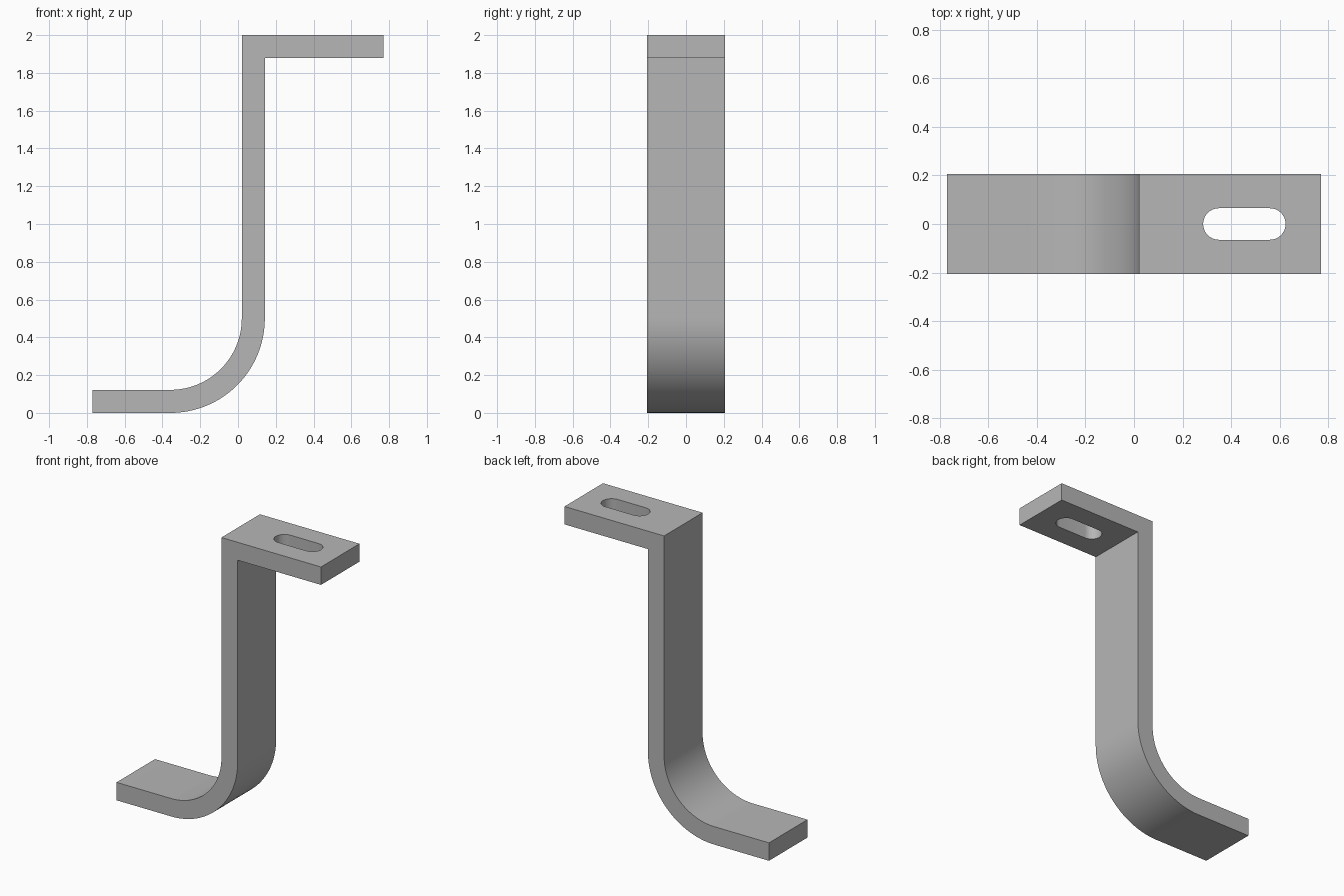
import bpy
import bmesh
from math import cos, sin, pi, radians

cube = bpy.data.objects.get("Cube")
if cube:
    bpy.data.objects.remove(cube, do_unlink=True)

HALF_LENGTH, HALF_WIDTH, HEIGHT = 0.77, 0.207, 2.0
THICK = 0.122
WALL = 0.02                      # left face of the upright
OUTER = 0.5                      # outer bend radius
INNER = OUTER - THICK
BEND_X = WALL - INNER            # bend centre, at height OUTER


def arc(cx, cy, r, start, end, steps):
    angles = [start + (end - start) * i / steps for i in range(steps + 1)]
    return [(cx + r * cos(a), cy + r * sin(a)) for a in angles]


def prism(name, outline, place, direction):
    """Extrude a closed 2D outline along a direction."""
    bm = bmesh.new()
    face = bm.faces.new([bm.verts.new(place(u, v)) for u, v in outline])
    ext = bmesh.ops.extrude_face_region(bm, geom=[face])
    moved = [g for g in ext["geom"] if isinstance(g, bmesh.types.BMVert)]
    bmesh.ops.translate(bm, vec=direction, verts=moved)
    bmesh.ops.recalc_face_normals(bm, faces=bm.faces)
    mesh = bpy.data.meshes.new(name)
    bm.to_mesh(mesh)
    bm.free()
    obj = bpy.data.objects.new(name, mesh)
    bpy.context.collection.objects.link(obj)
    return obj


# Bent strap: foot, rounded bend, upright and square-cornered top flange
profile = [(-HALF_LENGTH, 0)]
profile += arc(BEND_X, OUTER, OUTER, -pi / 2, 0, 32)
profile += [(WALL + THICK, HEIGHT - THICK), (HALF_LENGTH, HEIGHT - THICK),
            (HALF_LENGTH, HEIGHT), (WALL, HEIGHT)]
profile += arc(BEND_X, OUTER, INNER, 0, -pi / 2, 32)
profile += [(-HALF_LENGTH, THICK)]
bracket = prism("bracket", profile, lambda u, v: (u, -HALF_WIDTH, v),
                (0, 2 * HALF_WIDTH, 0))

steel = bpy.data.materials.new("grey_steel")
steel.use_nodes = True
grey = (0.47, 0.47, 0.47, 1)
steel.diffuse_color = grey
steel.node_tree.nodes["Principled BSDF"].inputs["Base Color"].default_value = grey
bracket.data.materials.append(steel)

# Round-ended slot through the top flange
SLOT_R = 0.065
slot = arc(0.56, 0, SLOT_R, -pi / 2, pi / 2, 20)
slot += arc(0.35, 0, SLOT_R, pi / 2, 3 * pi / 2, 20)
cutter = prism("slot_cutter", slot, lambda u, v: (u, v, HEIGHT - 2 * THICK),
               (0, 0, 3 * THICK))
cutter.data.materials.append(steel)
cutter.hide_render = True

cut = bracket.modifiers.new("slot", "BOOLEAN")
cut.operation = "DIFFERENCE"
cut.solver = "EXACT"
cut.object = cutter
bpy.ops.object.select_all(action="DESELECT")
bracket.select_set(True)
bpy.context.view_layer.objects.active = bracket
bpy.ops.object.modifier_apply(modifier=cut.name)
bpy.data.objects.remove(cutter, do_unlink=True)

bpy.ops.object.shade_smooth_by_angle(angle=radians(30))
